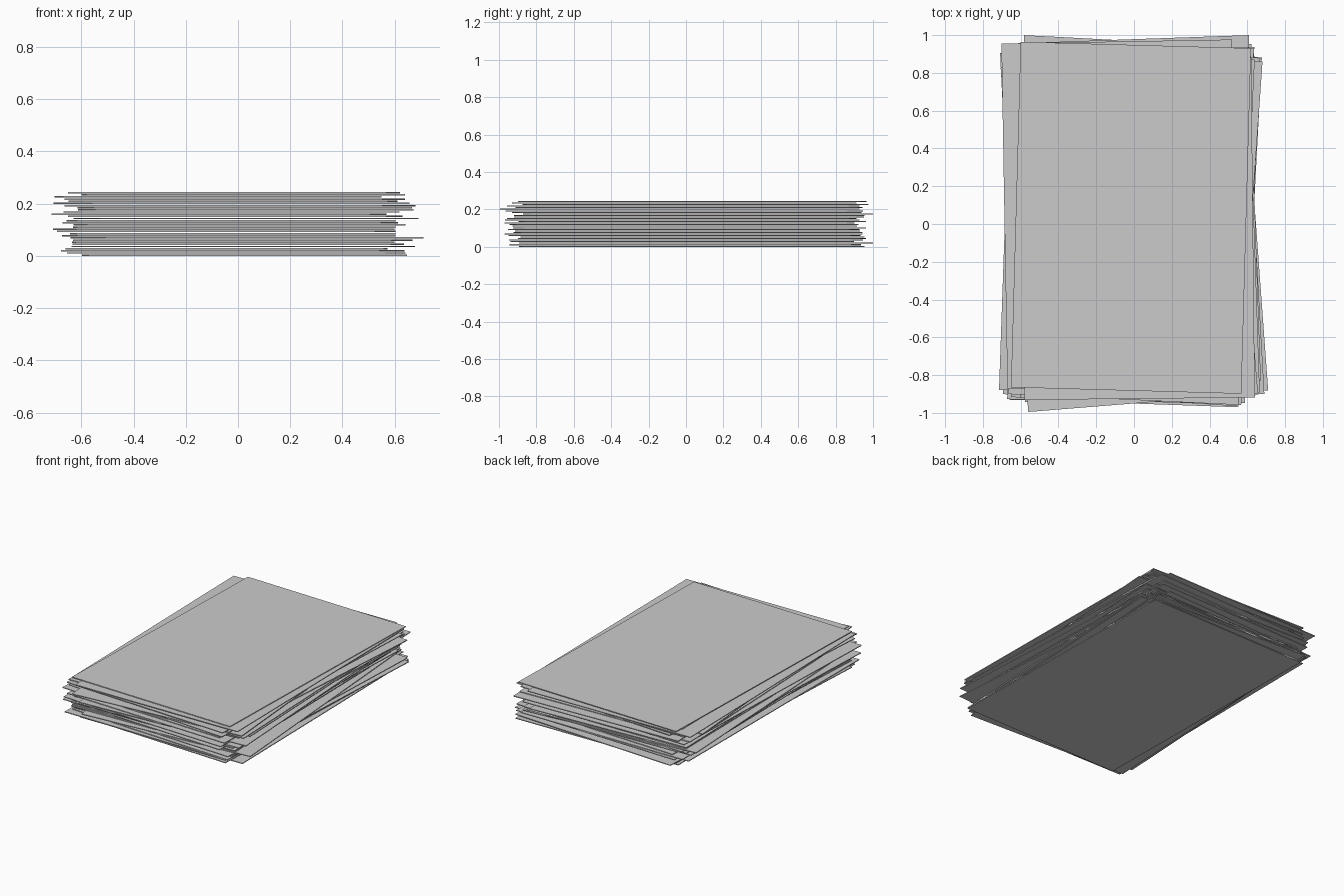
import bpy, random
from math import radians

if "Cube" in bpy.data.objects:
    bpy.data.objects.remove(bpy.data.objects["Cube"])

random.seed(7)
W, H = 1.22, 1.83          # sheet size
COUNT, TOP = 30, 0.245     # sheets in the pile, pile height
THICK = 0.0055
PITCH = (TOP - THICK) / (COUNT - 1)

# sheets whose corners stick out visibly: level -> (x, y, turn in degrees)
placed = {
    29: (-0.016, 0.033, -1.6),
    28: (0.02, -0.01, 0.6),
    27: (-0.076, 0.051, 1.0),
    24: (-0.025, -0.034, 4.6),
    23: (0.008, -0.01, -4.0),
    21: (0.03, 0.064, 2.0),
    19: (-0.073, 0.015, -2.0),
    17: (0.03, -0.02, 3.2),
    15: (-0.03, -0.034, -2.0),
    12: (-0.055, 0.02, 2.8),
    8: (0.035, -0.013, 4.2),
    4: (0.02, 0.0, -3.0),
    2: (-0.02, 0.054, -3.0),
    0: (0.025, 0.03, 0.8),
}


def sheet(level, x, y, turn):
    bpy.ops.mesh.primitive_cube_add(
        size=1, location=(x, y, THICK / 2 + level * PITCH),
        rotation=(0, 0, radians(turn)))
    ob = bpy.context.object
    ob.name = f"paper_sheet_{level:02d}"
    ob.scale = (W, H, THICK)
    bpy.ops.object.transform_apply(location=False, rotation=False, scale=True)


# loose pile, remaining sheets jittered
for i in range(COUNT):
    turn = random.uniform(-2.8, 2.8)
    jitter = (random.uniform(-0.05, 0.03), random.uniform(-0.025, 0.035), turn)
    sheet(i, *placed.get(i, jitter))
